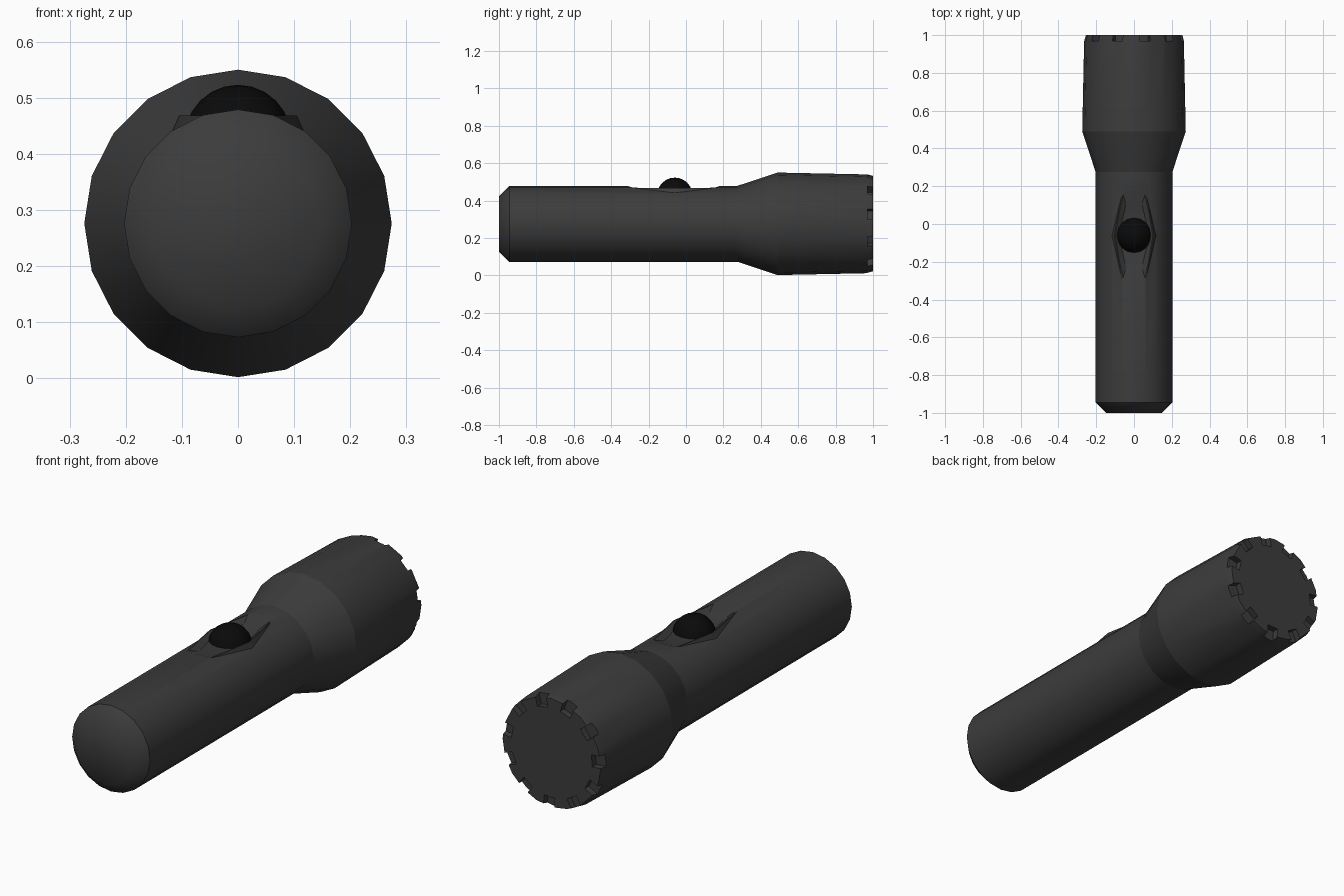
import bpy, bmesh, math
from mathutils import Matrix, Vector

if "Cube" in bpy.data.objects:
    bpy.data.objects.remove(bpy.data.objects["Cube"])

AXIS_Z = 0.276
SIDES = 20


def material(name, grey):
    m = bpy.data.materials.new(name)
    m.diffuse_color = (grey, grey, grey, 1)
    m.use_nodes = True
    m.node_tree.nodes["Principled BSDF"].inputs["Base Color"].default_value = m.diffuse_color
    return m


def make_object(name, bm):
    bmesh.ops.recalc_face_normals(bm, faces=bm.faces)
    mesh = bpy.data.meshes.new(name)
    bm.to_mesh(mesh)
    bm.free()
    obj = bpy.data.objects.new(name, mesh)
    bpy.context.collection.objects.link(obj)
    return obj


def activate(obj):
    bpy.ops.object.select_all(action='DESELECT')
    obj.select_set(True)
    bpy.context.view_layer.objects.active = obj


def boolean(obj, tool, operation):
    mod = obj.modifiers.new(operation, 'BOOLEAN')
    mod.operation = operation
    mod.solver = 'EXACT'
    mod.object = tool
    activate(obj)
    bpy.ops.object.modifier_apply(modifier=mod.name)
    bpy.data.objects.remove(tool)


def hexagon(z, y0, y1, end_x, mid_x, mid_y=-0.06):
    half = [(end_x, y0, z), (mid_x, mid_y, z), (end_x, y1, z)]
    return half + [(-x, y, z) for x, y, z in half]


def hull(name, points):
    bm = bmesh.new()
    for p in points:
        bm.verts.new(p)
    bmesh.ops.convex_hull(bm, input=bm.verts)
    return make_object(name, bm)


# Body: turned profile (y, radius) around the long axis
profile = [(-1, 0.148), (-0.945, 0.203), (0.275, 0.203),
           (0.49, 0.274), (0.97, 0.264), (1.0, 0.256)]
bm = bmesh.new()
rings = []
for y, r in profile:
    rings.append([bm.verts.new((r * math.sin(2 * math.pi * i / SIDES), y,
                                AXIS_Z + r * math.cos(2 * math.pi * i / SIDES)))
                  for i in range(SIDES)])
for a, b in zip(rings, rings[1:]):
    for i in range(SIDES):
        j = (i + 1) % SIDES
        bm.faces.new((a[i], a[j], b[j], b[i]))
bm.faces.new(rings[0])
bm.faces.new(rings[-1])
body = make_object("flashlight_body", bm)

# Raised switch surround with a sunken basin
surround = hull("switch_surround",
                hexagon(0.4685, -0.30, 0.165, 0.062, 0.105)
                + hexagon(0.43, -0.30, 0.165, 0.062, 0.122))
boolean(body, surround, 'UNION')
basin = hull("basin_cutter",
             hexagon(0.49, -0.345, 0.21, 0.075, 0.122)
             + hexagon(0.45, -0.23, 0.105, 0.042, 0.08))
boolean(body, basin, 'DIFFERENCE')

# Notches round the front rim
bm = bmesh.new()
NOTCHES = 11
for i in range(NOTCHES):
    turn = (Matrix.Translation((0, 0, AXIS_Z))
            @ Matrix.Rotation(2 * math.pi * (i + 0.4) / NOTCHES, 4, 'Y')
            @ Matrix.Translation((0, 1.0, 0.26))
            @ Matrix.Diagonal((0.056, 0.06, 0.1, 1)))
    bmesh.ops.create_cube(bm, size=1, matrix=turn)
boolean(body, make_object("notch_cutter", bm), 'DIFFERENCE')

# Smooth sides, crisp profile rings, soft tail cap
activate(body)
bpy.ops.object.shade_smooth_by_angle(angle=math.radians(25))
verts = body.data.vertices
for e in body.data.edges:
    ya, yb = (verts[v].co.y for v in e.vertices)
    if abs(ya - yb) < 1e-4:
        if any(abs(ya - y) < 1e-3 for y in (-0.945, 0.275, 0.49)):
            e.use_edge_sharp = True
        elif ya < -0.99:
            e.use_edge_sharp = False
body.data.materials.append(material("dark_grey", 0.045))

# Round push button
bm = bmesh.new()
bmesh.ops.create_uvsphere(bm, u_segments=16, v_segments=12, radius=0.095,
                          matrix=Matrix.Translation((0, -0.06, 0.428)))
button = make_object("push_button", bm)
activate(button)
bpy.ops.object.shade_smooth_by_angle(angle=math.radians(40))
button.data.materials.append(material("black", 0.003))
